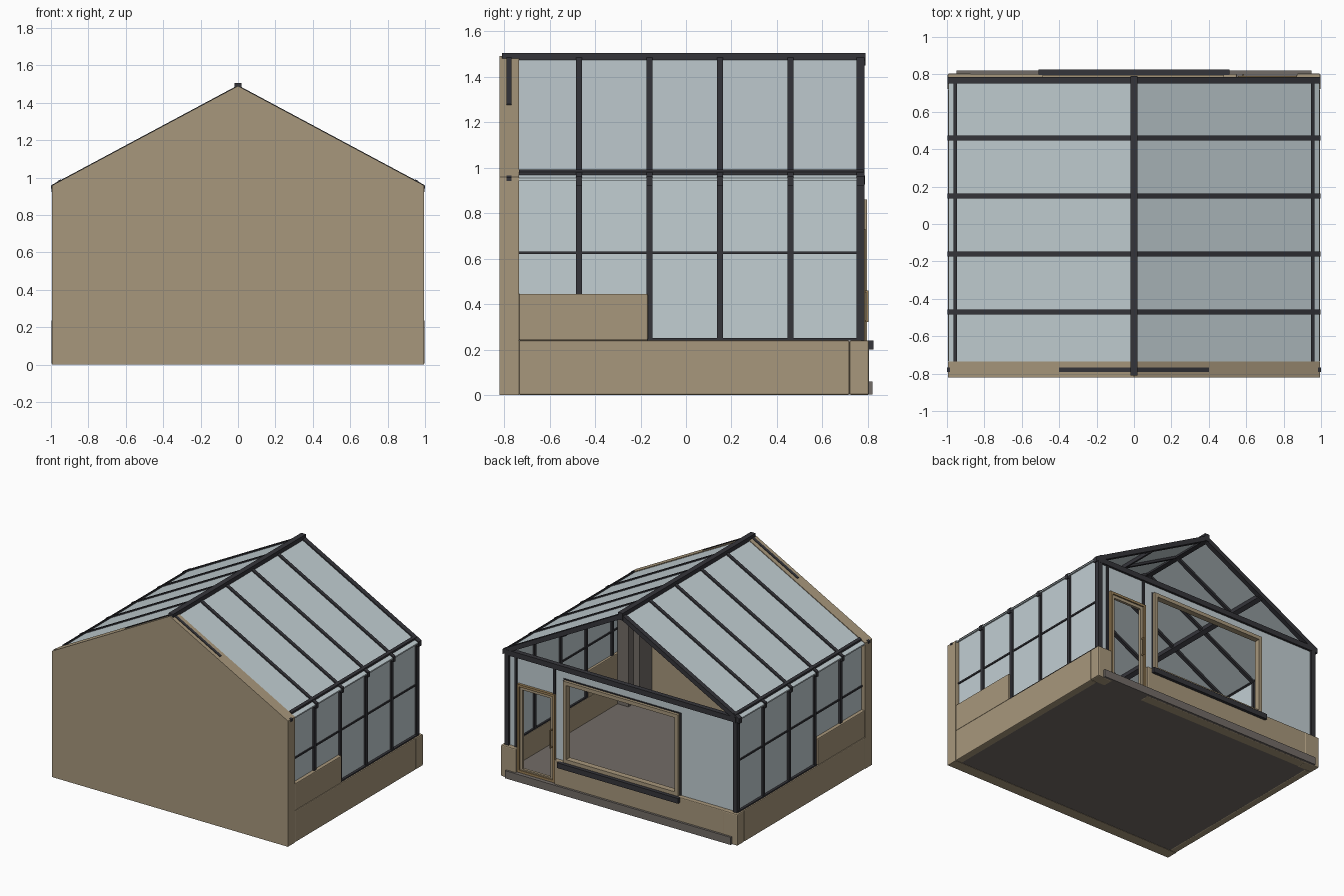
import bpy
import bmesh

cube = bpy.data.objects.get("Cube")
if cube:
    bpy.data.objects.remove(cube, do_unlink=True)


def material(name, r, g, b):
    m = bpy.data.materials.new(name)
    m.use_nodes = True
    m.diffuse_color = (r, g, b, 1)
    m.node_tree.nodes["Principled BSDF"].inputs["Base Color"].default_value = (r, g, b, 1)
    return m


TAN = material("tan render", 0.39, 0.31, 0.2)
GLASS = material("pale glass", 0.54, 0.62, 0.65)
DARK = material("dark metal", 0.035, 0.035, 0.042)
STONE = material("grey stone", 0.17, 0.15, 0.135)
WOOD = material("wood", 0.33, 0.22, 0.1)


def prism(name, outline, y0, y1, mat, bevel=0):
    """Extrude an outline in the xz plane from y0 to y1."""
    bm = bmesh.new()
    face = bm.faces.new([bm.verts.new((x, y0, z)) for x, z in outline])
    ext = bmesh.ops.extrude_face_region(bm, geom=[face])
    verts = [v for v in ext["geom"] if isinstance(v, bmesh.types.BMVert)]
    bmesh.ops.translate(bm, vec=(0, y1 - y0, 0), verts=verts)
    bmesh.ops.recalc_face_normals(bm, faces=bm.faces)
    mesh = bpy.data.meshes.new(name)
    bm.to_mesh(mesh)
    bm.free()
    mesh.materials.append(mat)
    ob = bpy.data.objects.new(name, mesh)
    bpy.context.scene.collection.objects.link(ob)
    if bevel:
        mod = ob.modifiers.new("soft edges", "BEVEL")
        mod.width = bevel
        mod.segments = 2
    return ob


def box(name, xs, ys, zs, mat, bevel=0):
    (x0, x1), (z0, z1) = xs, zs
    return prism(name, [(x0, z0), (x1, z0), (x1, z1), (x0, z1)], ys[0], ys[1], mat, bevel)


def sloped(name, side, x0, x1, top, bottom, y0, y1, mat):
    """Strip following the roof pitch between two distances from the ridge."""
    pts = [(x0, roof(x0) + top), (x1, roof(x1) + top),
           (x1, roof(x1) + bottom), (x0, roof(x0) + bottom)]
    return prism(name, [(side * x, z) for x, z in pts], y0, y1, mat)


def frame(name, xs, ys, zs, w, mat):
    """Rectangular open frame made of four bars."""
    (x0, x1), (z0, z1) = xs, zs
    box(name + "_left", (x1 - w, x1), ys, zs, mat)
    box(name + "_right", (x0, x0 + w), ys, zs, mat)
    box(name + "_top", (x0 + w, x1 - w), ys, (z1 - w, z1), mat)
    box(name + "_bottom", (x0 + w, x1 - w), ys, (z0, z0 + w), mat)


def roof(x):
    return 1.49 - 0.535 * abs(x)


# Solid front wall and floor slab
W = 0.995
prism("front_wall", [(-W, 0), (W, 0), (W, roof(W)), (0, roof(0)), (-W, roof(W))],
      -0.82, -0.735, TAN)
box("floor_slab", (-0.95, 0.95), (-0.735, 0.82), (0.002, 0.06), STONE)

# Ridge beam
box("ridge_beam", (-0.02, 0.02), (-0.81, 0.79), (1.45, 1.505), DARK)

bays = (-0.47, -0.16, 0.15, 0.46, 0.768)
for s, label in ((1, "left"), (-1, "right")):
    def side(a, b):
        return tuple(sorted((s * a, s * b)))

    # Low side walls
    box(label + "_base_wall", side(0.94, 0.995), (-0.735, 0.718), (0, 0.24), TAN, 0.006)
    box(label + "_base_corner", side(0.87, 0.997), (0.718, 0.805), (0, 0.24), TAN, 0.008)
    box(label + "_raised_wall", side(0.94, 0.993), (-0.735, -0.168), (0.24, 0.445), TAN, 0.006)
    box(label + "_sill", side(0.945, 0.985), (-0.168, 0.77), (0.24, 0.25), DARK)

    # Side glazing with its rail
    box(label + "_side_glass", side(0.958, 0.966), (-0.735, 0.77), (0.24, 0.96), GLASS)
    box(label + "_side_rail", side(0.95, 0.974), (-0.735, 0.77), (0.619, 0.631), DARK)

    # Roof glazing, eave bar and purlin
    sloped(label + "_roof_glass", s, 0, 0.992, -0.006, -0.016, -0.735, 0.775, GLASS)
    sloped(label + "_eave_bar", s, 0.947, 0.965, 0.008, -0.02, -0.735, 0.78, DARK)
    sloped(label + "_purlin", s, 0.48, 0.51, -0.016, -0.045, -0.735, 0.77, DARK)

    # Posts and rafters at every bay
    for i, y in enumerate(bays):
        h = 0.018 if i == 4 else 0.013
        foot = 0.44 if i == 0 else 0.24
        box(f"{label}_post_{i}", side(0.945, 0.98), (y - h, y + h), (foot, 0.96), DARK)
        sloped(f"{label}_rafter_{i}", s, 0, 0.997, 0.004, -0.035, y - h, y + h, DARK)

    # Trim set into the top of the front wall
    sloped(label + "_wall_trim", s, 0, 0.4, 0.004, -0.02, -0.79, -0.768, DARK)
    sloped(label + "_wall_eave_bracket", s, 0.985, 1.0, 0.002, -0.015, -0.79, -0.768, DARK)

# Back base wall either side of the doorway, with a window sill
box("back_base_wall", (-0.88, 0.55), (0.725, 0.803), (0, 0.24), TAN, 0.006)
box("window_sill", (-0.51, 0.51), (0.795, 0.825), (0.2, 0.24), DARK)

# Back tie beam and glazing around the openings
box("back_tie_beam", (-0.97, 0.97), (0.75, 0.787), (0.925, 0.965), DARK)
panes = {
    "right": ((-0.95, -0.49), (0.24, 0.925)),
    "over_window": ((-0.49, 0.48), (0.86, 0.925)),
    "middle": ((0.48, 0.56), (0.24, 0.925)),
    "over_door": ((0.56, 0.87), (0.72, 0.925)),
    "left": ((0.87, 0.95), (0.24, 0.925)),
}
for name, (xs, zs) in panes.items():
    box("back_glass_" + name, xs, (0.762, 0.77), zs, GLASS)
for i, x in enumerate((0.565, 0.89)):
    box(f"back_post_{i}", (x - 0.008, x + 0.008), (0.755, 0.78), (0.24, 0.925), DARK)

# Window and door frames
frame("window_frame", (-0.49, 0.48), (0.752, 0.797), (0.24, 0.86), 0.028, TAN)
frame("window_lining", (-0.5, 0.49), (0.758, 0.775), (0.235, 0.868), 0.014, DARK)
frame("door_frame", (0.555, 0.872), (0.755, 0.79), (0.06, 0.73), 0.018, WOOD)
frame("door_leaf", (0.573, 0.854), (0.76, 0.78), (0.066, 0.712), 0.022, TAN)

# Door handle
box("door_handle_bar", (0.58, 0.588), (0.794, 0.802), (0.32, 0.46), WOOD)
for z in (0.325, 0.455):
    box("door_handle_stem", (0.58, 0.588), (0.775, 0.796), (z - 0.004, z + 0.004), WOOD)

# Stone column in the inner corner
box("corner_column", (0.8, 0.94), (-0.735, -0.58), (0.06, 0.93), STONE)
box("corner_column_step", (0.85, 0.94), (-0.58, -0.52), (0.06, 0.9), STONE)
